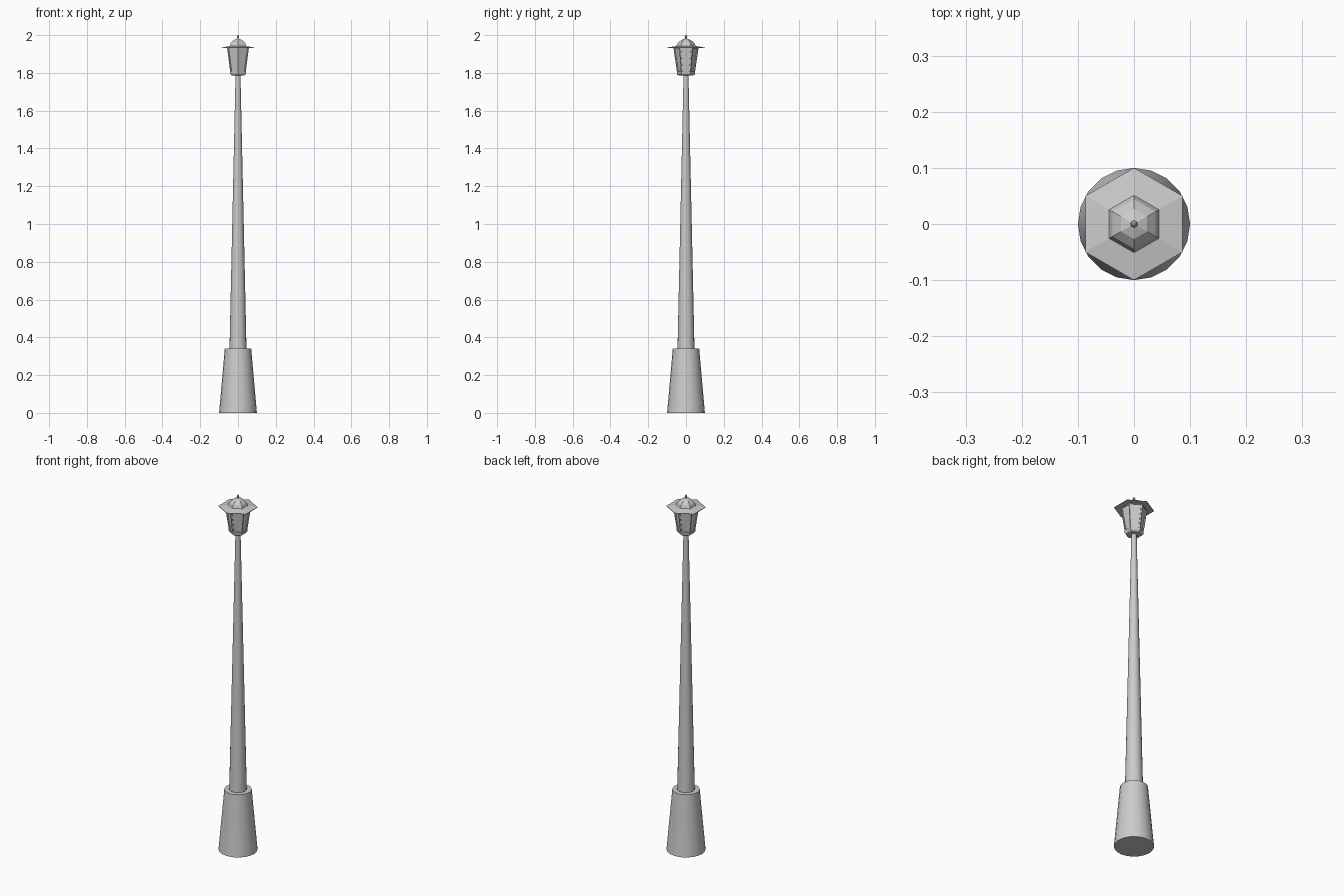
import bpy, bmesh
from math import pi, sin, cos

if "Cube" in bpy.data.objects:
    bpy.data.objects.remove(bpy.data.objects["Cube"])


def lathe(name, profile, sides, start=0.0, smooth=False):
    """Closed stack of n-sided rings from (radius, z) pairs."""
    bm = bmesh.new()
    rings = []
    for r, z in profile:
        rings.append([bm.verts.new((r * cos(start + 2 * pi * i / sides),
                                    r * sin(start + 2 * pi * i / sides), z))
                      for i in range(sides)])
    for a, b in zip(rings, rings[1:]):
        for i in range(sides):
            j = (i + 1) % sides
            bm.faces.new((a[i], a[j], b[j], b[i]))
    bm.faces.new(rings[0][::-1])
    bm.faces.new(rings[-1])
    bm.normal_update()
    mesh = bpy.data.meshes.new(name)
    bm.to_mesh(mesh)
    bm.free()
    obj = bpy.data.objects.new(name, mesh)
    bpy.context.collection.objects.link(obj)
    if smooth:
        bpy.ops.object.select_all(action='DESELECT')
        obj.select_set(True)
        bpy.context.view_layer.objects.active = obj
        bpy.ops.object.shade_smooth_by_angle(angle=pi / 6)
    return obj


HEX = pi / 2  # hexagon corners point along y

# Post: flared foot and slender tapering pole
lathe("base", [(0.1, 0), (0.07, 0.34)], 20, HEX, True)
lathe("pole", [(0.045, 0.335), (0.013, 1.792)], 20, HEX, True)

# Lantern floor with a chamfered underside
lathe("lantern_floor", [(0.038, 1.785), (0.047, 1.793), (0.049, 1.803)], 6, HEX)

# Lantern body: each side has a recessed pane inside a raised frame
body = lathe("lantern_body", [(0.047, 1.80), (0.067, 1.936)], 6, HEX)
bm = bmesh.new()
bm.from_mesh(body.data)
panes = [f for f in bm.faces if abs(f.normal.z) < 0.5]
bmesh.ops.inset_individual(bm, faces=panes, thickness=0.009, depth=0)
bmesh.ops.inset_individual(bm, faces=panes, thickness=0.0005, depth=-0.005)
bm.to_mesh(body.data)
bm.free()

# Roof: wide thin brim, faceted cap and finial
lathe("roof_brim", [(0.064, 1.933), (0.1, 1.931), (0.1, 1.934), (0.052, 1.942)], 6, HEX)
lathe("roof_cap", [(0.052, 1.94), (0.044, 1.958), (0.027, 1.973), (0.006, 1.981)], 6, HEX)
lathe("finial", [(0.004, 1.978), (0.004, 1.986), (0.007, 1.991), (0.006, 1.996),
                 (0.002, 2.0)], 6, HEX)
